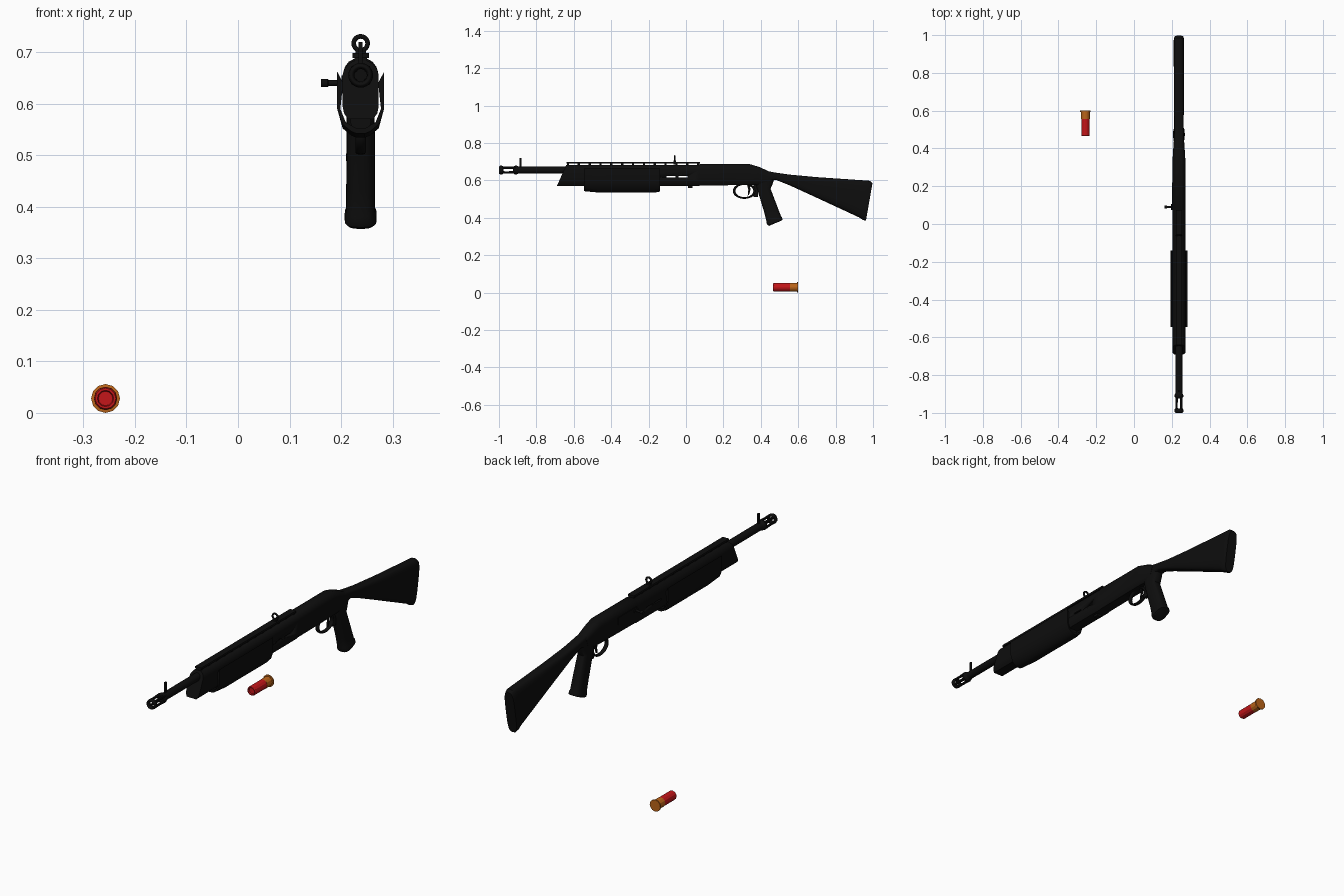
import bpy, bmesh, math
from math import pi, cos, sin

if "Cube" in bpy.data.objects:
    bpy.data.objects.remove(bpy.data.objects["Cube"])

GX = 0.238      # centre line of the gun
SX, SZ = -0.257, 0.028   # centre line of the shell


def material(name, rgb):
    m = bpy.data.materials.new(name)
    m.diffuse_color = (*rgb, 1)
    m.use_nodes = True
    m.node_tree.nodes["Principled BSDF"].inputs["Base Color"].default_value = m.diffuse_color
    return m


BLACK = material("black", (0.0042, 0.0042, 0.0042))
RED = material("red", (0.55, 0.008, 0.01))
BRASS = material("brass", (0.50, 0.13, 0.01))


def finish(o, name, mat, angle=35):
    o.name = name
    o.data.materials.append(mat)
    bpy.ops.object.select_all(action='DESELECT')
    o.select_set(True)
    bpy.context.view_layer.objects.active = o
    bpy.ops.object.shade_smooth_by_angle(angle=math.radians(angle))
    return o


def rings_mesh(name, rings, mat, angle=35):
    """Skin a row of equal closed rings and cap both ends."""
    bm = bmesh.new()
    rows = [[bm.verts.new(p) for p in r] for r in rings]
    n = len(rows[0])
    for a, b in zip(rows, rows[1:]):
        for i in range(n):
            j = (i + 1) % n
            bm.faces.new((a[i], a[j], b[j], b[i]))
    bm.faces.new(rows[0])
    bm.faces.new(rows[-1])
    bmesh.ops.recalc_face_normals(bm, faces=bm.faces)
    me = bpy.data.meshes.new(name)
    bm.to_mesh(me)
    bm.free()
    o = bpy.data.objects.new(name, me)
    bpy.context.collection.objects.link(o)
    return finish(o, name, mat, angle)


def oval(n=20, e=0.65):
    """Rounded box section: u is -1..1 across, v is 0..1 from bottom to top."""
    f = lambda c: math.copysign(abs(c) ** e, c)
    return [(f(cos(2 * pi * i / n)), 0.5 + 0.5 * f(sin(2 * pi * i / n))) for i in range(n)]


def loft(name, sections, shape, mat=BLACK):
    """Sections are (top y, top z, bottom y, bottom z, half width)."""
    return rings_mesh(name, [[(GX + u * w, yb + (yt - yb) * v, zb + (zt - zb) * v)
                              for u, v in shape] for yt, zt, yb, zb, w in sections], mat)


def box(name, x, y, z, mat=BLACK):
    (x0, x1), (y0, y1), (z0, z1) = x, y, z
    return rings_mesh(name, [[(x0, yy, z0), (x1, yy, z0), (x1, yy, z1), (x0, yy, z1)]
                             for yy in (y0, y1)], mat)


def turned(name, profile, x, z, mat=BLACK, n=20, angle=35):
    """Round part along y from (y, radius) points."""
    return rings_mesh(name, [[(x + r * cos(2 * pi * i / n), y, z + r * sin(2 * pi * i / n))
                              for i in range(n)] for y, r in profile], mat, angle)


def torus(name, loc, rot, major, minor, scale=(1, 1, 1)):
    bpy.ops.mesh.primitive_torus_add(location=loc, rotation=rot, major_radius=major,
                                     minor_radius=minor, major_segments=28, minor_segments=8)
    o = bpy.context.object
    o.scale = scale
    return finish(o, name, BLACK, 50)


# Receiver and barrel shroud, with a slanted front
half = [(0.7, 0), (0.92, 0.1), (1, 0.22), (1, 0.76), (0.9, 0.86), (0.68, 0.95), (0.38, 1)]
body = half + [(-u, v) for u, v in reversed(half)]
receiver = loft("receiver", [(-0.64, 0.683, -0.69, 0.57, 0.035), (0.07, 0.683, 0.07, 0.57, 0.035),
                             (0.075, 0.687, 0.075, 0.572, 0.034), (0.34, 0.687, 0.34, 0.575, 0.034),
                             (0.39, 0.672, 0.38, 0.575, 0.031), (0.45, 0.645, 0.43, 0.58, 0.027)], body)

# Narrow slots through the receiver
for i, y in enumerate((-0.104, -0.040)):
    cutter = box(f"slot_cutter_{i}", (GX - 0.1, GX + 0.1), (y, y + 0.047), (0.616, 0.623))
    cutter.hide_render = True
    cutter.hide_viewport = True
    cut = receiver.modifiers.new("slot", 'BOOLEAN')
    cut.operation = 'DIFFERENCE'
    cut.object = cutter

# Raised top rib on small posts
box("top_rib", (GX - 0.016, GX + 0.016), (-0.64, 0.075), (0.689, 0.698))
for i in range(13):
    y = -0.637 + i * 0.058
    box(f"rib_post_{i}", (GX - 0.012, GX + 0.012), (y, y + 0.012), (0.678, 0.691))

# Barrel and muzzle brake
BZ = 0.655
turned("barrel", [(-0.915, 0.018), (-0.60, 0.018)], GX, BZ)
turned("brake_collar", [(-0.925, 0.016), (-0.915, 0.023), (-0.905, 0.023), (-0.895, 0.018)], GX, BZ)
torus("brake_ring", (GX, -0.988, BZ), (pi / 2, 0, 0), 0.018, 0.006, (1, 1, 2))
for i in range(4):
    a = pi / 4 + i * pi / 2
    turned(f"brake_bar_{i}", [(-0.992, 0.0065), (-0.955, 0.0055), (-0.91, 0.0075)],
           GX + 0.0175 * cos(a), BZ + 0.0175 * sin(a), n=8)

# Front post and rear ring sight
box("front_sight", (GX - 0.004, GX + 0.004), (-0.89, -0.88), (0.668, 0.72))
torus("rear_sight_ring", (GX, -0.06, 0.717), (pi / 2, 0, 0), 0.0135, 0.0045)
box("rear_sight_post", (GX - 0.010, GX + 0.010), (-0.067, -0.053), (0.685, 0.705))

# Sliding fore-end: open trough around the receiver
outer = [(0.0455, 0.662), (0.0455, 0.59), (0.035, 0.552), (0.018, 0.538), (0.008, 0.534)]
inner = [(0.040, 0.650), (0.034, 0.64), (0.0395, 0.59), (0.029, 0.556), (0.010, 0.545)]
inner = [inner[1], inner[2], inner[3], inner[4]]
trough = outer + [(-u, z) for u, z in reversed(outer)]
trough += [(-u, z) for u, z in inner] + [(u, z) for u, z in reversed(inner)]
fore = []
for y, lift in ((-0.545, 0.008), (-0.46, 0), (-0.17, 0), (-0.14, 0.006)):
    fore.append([(GX + u, y, z + (lift if z < 0.56 else 0)) for u, z in trough])
rings_mesh("fore_end", fore, BLACK)
turned("magazine_tube", [(-0.53, 0.02), (-0.15, 0.02)], GX, 0.566)

# Charging handle and ejection cover on the left side
turned("handle_base", [(0.075, 0.007), (0.105, 0.007)], GX - 0.034, 0.64, n=10)
handle = [(-0.03, 0.0055), (-0.062, 0.0055), (-0.064, 0.0078), (-0.077, 0.0078)]
rings_mesh("charging_handle", [[(GX + x, 0.09 + r * cos(i * pi / 6), 0.64 + r * sin(i * pi / 6))
                                for i in range(12)] for x, r in handle], BLACK)
box("ejection_cover", (GX - 0.037, GX - 0.030), (0.08, 0.22), (0.62, 0.655))
box("shell_latch", (GX - 0.012, GX + 0.012), (0.01, 0.035), (0.56, 0.58))

# Trigger and guard
torus("trigger_guard", (GX, 0.312, 0.543), (0, pi / 2, 0), 0.055, 0.007, (0.68, 1, 1.5))
loft("trigger", [(0.34, 0.58, 0.325, 0.58, 0.005), (0.345, 0.55, 0.333, 0.55, 0.005),
                 (0.337, 0.522, 0.33, 0.52, 0.004)], oval(10))
box("guard_strut", (GX - 0.008, GX + 0.008), (0.362, 0.385), (0.51, 0.58))

# Pistol grip, leaning back with a flared foot
loft("grip", [(0.475, 0.62, 0.37, 0.60, 0.027), (0.465, 0.585, 0.375, 0.57, 0.027),
              (0.452, 0.555, 0.383, 0.545, 0.027), (0.492, 0.45, 0.418, 0.43, 0.028),
              (0.508, 0.408, 0.430, 0.380, 0.028), (0.513, 0.402, 0.430, 0.372, 0.031),
              (0.517, 0.389, 0.437, 0.360, 0.031), (0.509, 0.384, 0.445, 0.357, 0.026)], oval())

# Shoulder stock, rising at the neck and cut at a slant behind
loft("stock", [(0.38, 0.673, 0.37, 0.578, 0.028), (0.43, 0.651, 0.43, 0.59, 0.026),
               (0.48, 0.641, 0.48, 0.603, 0.025), (0.55, 0.631, 0.55, 0.575, 0.025),
               (0.70, 0.617, 0.69, 0.511, 0.027), (0.965, 0.599, 0.925, 0.402, 0.028),
               (0.985, 0.597, 0.946, 0.388, 0.028), (0.997, 0.585, 0.962, 0.384, 0.025)],
     oval(24, 0.55))

# Loose shell: red case with a hollow front, brass base and rim
turned("shell_case", [(0.472, 0.014), (0.466, 0.016), (0.466, 0.020), (0.470, 0.0222),
                      (0.556, 0.0222)], SX, SZ, RED, 12, 25)
turned("shell_base", [(0.555, 0.0228), (0.593, 0.0228), (0.594, 0.028), (0.60, 0.028)],
       SX, SZ, BRASS, 12, 25)
